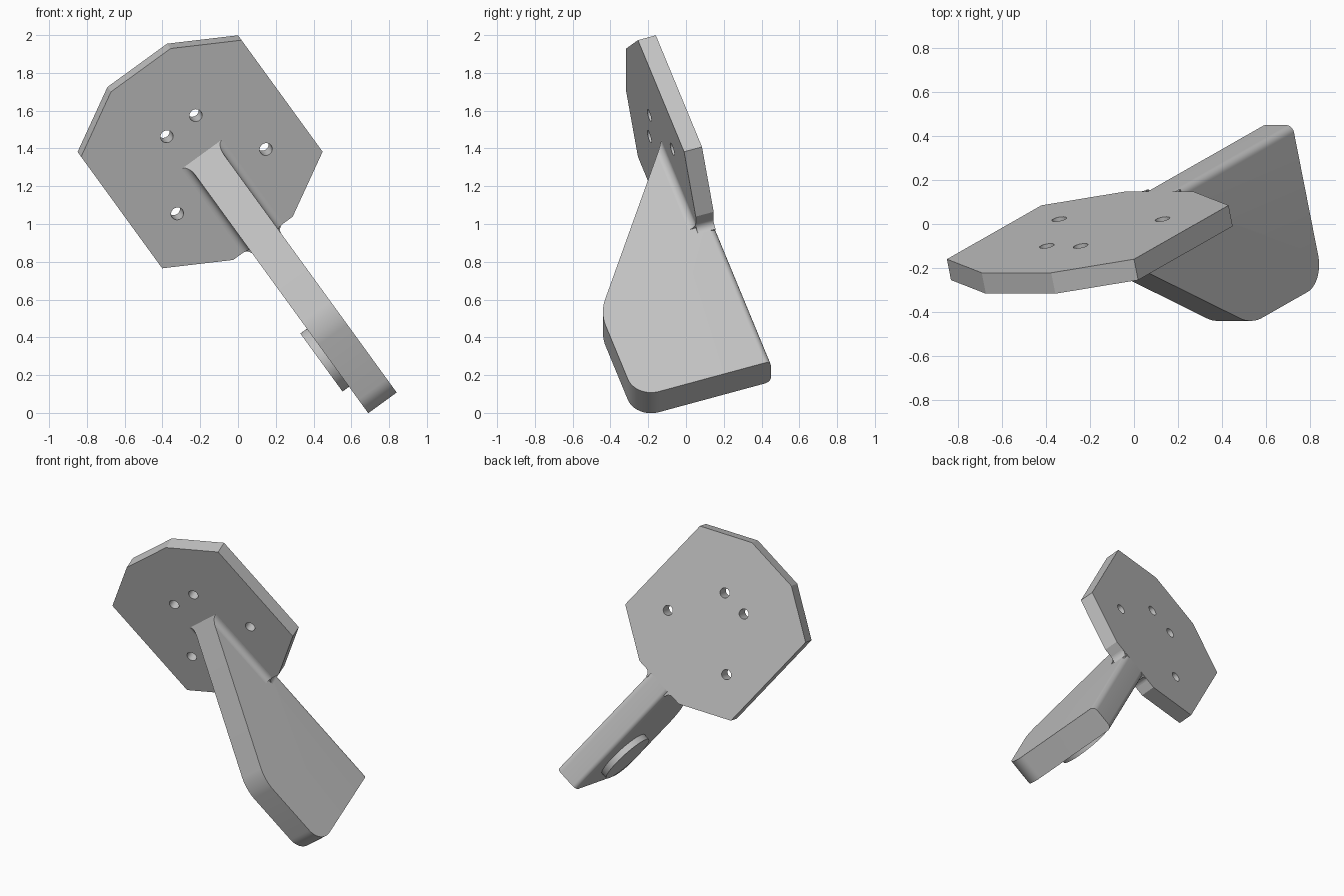
import bpy, bmesh, math
from mathutils import Matrix, Vector

cube = bpy.data.objects.get("Cube")
if cube:
    bpy.data.objects.remove(cube, do_unlink=True)

# One plain grey
grey = bpy.data.materials.new("plain grey")
grey.use_nodes = True
colour = (0.55, 0.55, 0.55, 1)
grey.diffuse_color = colour
grey.node_tree.nodes["Principled BSDF"].inputs["Base Color"].default_value = colour

# Shared frame: x across the plate, y along the arm, z out of the plate's back
roll, tilt = math.radians(36), math.radians(18.5)
across = Vector((math.cos(roll), 0, math.sin(roll)))
down = Vector((math.sin(roll), 0, -math.cos(roll)))
along = down * math.cos(tilt) + Vector((0, math.sin(tilt), 0))
back = across.cross(along)
frame = Matrix((across, along, back)).transposed().to_4x4()
frame.translation = (-0.21, -0.0375, 1.395)

THICK = 0.1      # plate thickness
HALF = 0.093     # half the arm thickness
EDGE = 0.58      # plate half length
FILLET = 0.04


def finish(name, bm):
    bmesh.ops.recalc_face_normals(bm, faces=bm.faces)
    mesh = bpy.data.meshes.new(name)
    bm.to_mesh(mesh)
    bm.free()
    mesh.materials.append(grey)
    obj = bpy.data.objects.new(name, mesh)
    bpy.context.collection.objects.link(obj)
    obj.matrix_world = frame
    return obj


def loft(first, second):
    """Closed solid between two matching loops of points."""
    bm = bmesh.new()
    a = [bm.verts.new(p) for p in first]
    b = [bm.verts.new(p) for p in second]
    bm.faces.new(a)
    bm.faces.new(b[::-1])
    for i in range(len(a)):
        j = (i + 1) % len(a)
        bm.faces.new((a[i], b[i], b[j], a[j]))
    return bm


def circle(x, y, r, n):
    return [(x + r * math.cos(2 * math.pi * i / n),
             y + r * math.sin(2 * math.pi * i / n)) for i in range(n)]


def smooth(obj):
    bpy.ops.object.select_all(action='DESELECT')
    obj.select_set(True)
    bpy.context.view_layer.objects.active = obj
    bpy.ops.object.shade_smooth_by_angle(angle=math.radians(30))


# Octagonal mounting plate
quarter = [(0.525, 0.385), (0.195, EDGE)]
half = quarter + [(-x, y) for x, y in quarter[::-1]]
octagon = half + [(-x, -y) for x, y in half]
plate = finish("mounting_plate", loft([(x, y, -THICK) for x, y in octagon],
                                      [(x, y, 0) for x, y in octagon]))

# Four bolt holes
for side in (-1, 1):
    for x, y in ((0.095, -0.195), (0.29, 0.188)):
        ring = circle(side * x, y, 0.034, 32)
        cutter = finish("hole_cutter", loft([(p, q, -0.2) for p, q in ring],
                                            [(p, q, 0.1) for p, q in ring]))
        cutter.hide_render = True
        mod = plate.modifiers.new("hole", 'BOOLEAN')
        mod.operation, mod.solver, mod.object = 'DIFFERENCE', 'EXACT', cutter
        bpy.context.view_layer.objects.active = plate
        bpy.ops.object.modifier_apply(modifier=mod.name)
        bpy.data.objects.remove(cutter, do_unlink=True)
smooth(plate)

# Blade-shaped arm
KNEE, TOE, HEEL = (0.945, -0.755), (1.533, -0.755), (1.533, 0)
profile = [(0, -THICK), KNEE, TOE, HEEL, (EDGE - 0.005, 0),
           (EDGE - 0.015, -0.05), (0.05, -0.06)]
arm_bm = loft([(-HALF, y, z) for y, z in profile], [(HALF, y, z) for y, z in profile])


def near(v, point):
    return abs(v.co.y - point[0]) < 1e-4 and abs(v.co.z - point[1]) < 1e-4


def round_edges(test, size, segments):
    edges = [e for e in arm_bm.edges if test(e)]
    bmesh.ops.bevel(arm_bm, geom=edges, offset=size, segments=segments,
                    profile=0.5, affect='EDGES', clamp_overlap=False)


round_edges(lambda e: all(near(v, TOE) for v in e.verts), 0.13, 12)
round_edges(lambda e: all(near(v, KNEE) for v in e.verts), 0.08, 6)
round_edges(lambda e: all(abs(v.co.z) < 1e-4 for v in e.verts)
            and abs(e.verts[0].co.y - e.verts[1].co.y) > 0.1, 0.035, 8)
smooth(finish("arm", arm_bm))

# Round boss on the underside of the arm
ring = circle(1.253, -0.339, 0.19, 64)
smooth(finish("round_boss", loft([(-HALF - 0.043, y, z) for y, z in ring],
                                 [(-HALF + 0.02, y, z) for y, z in ring])))

# Concave fillets where the arm meets the plate's face and its lower edge
arc = [math.pi / 2 * i / 8 for i in range(9)]
section = [(-0.01, -0.01), (FILLET, -0.01)]
section += [(FILLET * (1 - math.sin(t)), FILLET * (1 - math.cos(t))) for t in arc]
section += [(-0.01, FILLET)]
for side, label in ((-1, "right"), (1, "left")):
    smooth(finish(label + "_face_fillet", loft(
        [(side * (HALF + a), 1.45 * c, -THICK - c) for a, c in section],
        [(side * (HALF + a), EDGE, -THICK - c) for a, c in section])))
    smooth(finish(label + "_edge_fillet", loft(
        [(side * (HALF + a), EDGE + c, -THICK) for a, c in section],
        [(side * (HALF + a), EDGE + c, -0.002) for a, c in section])))
